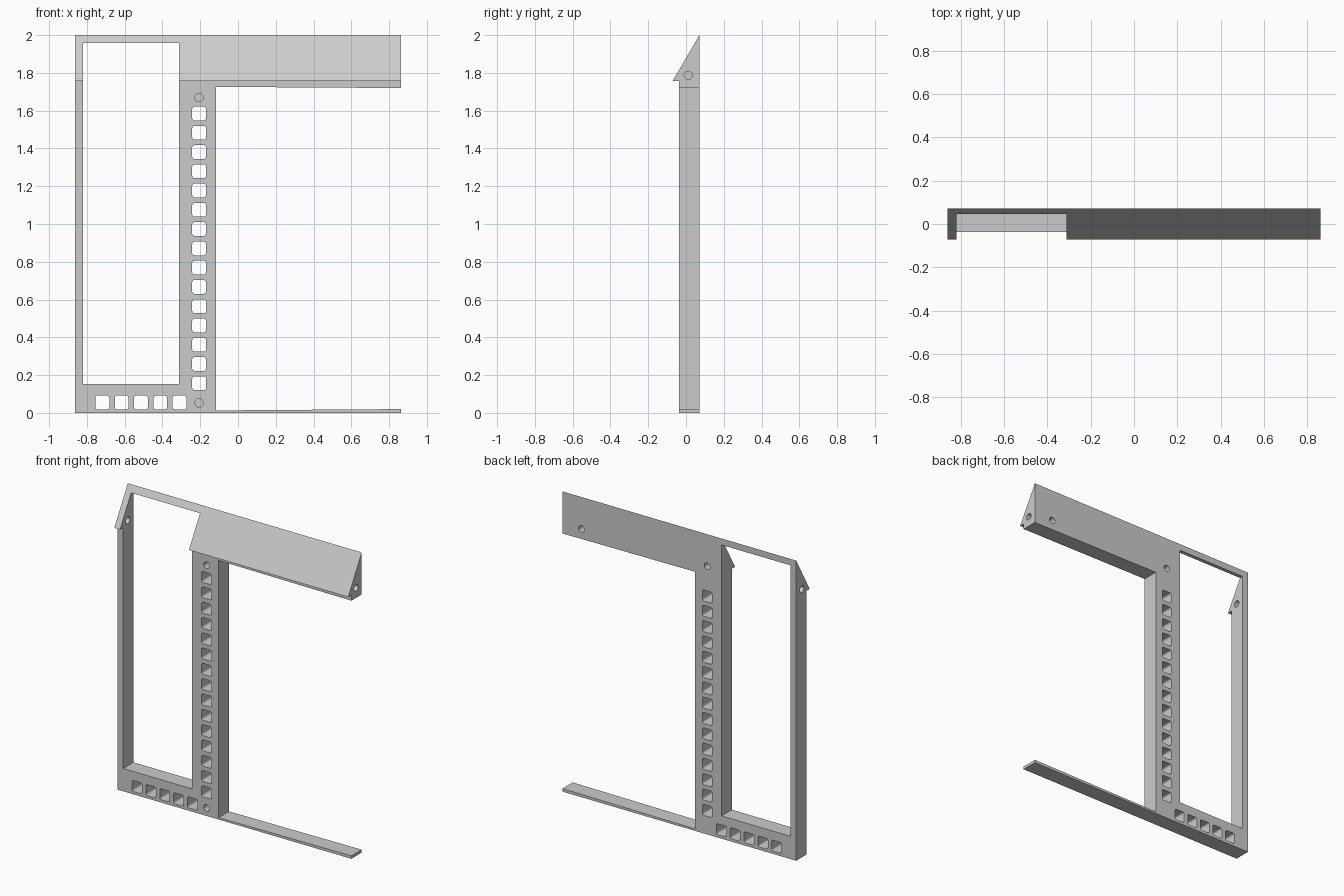
import bpy, bmesh, math
from mathutils import Vector

cube = bpy.data.objects.get("Cube")
if cube:
    bpy.data.objects.remove(cube, do_unlink=True)

grey = bpy.data.materials.new("light grey")
grey.use_nodes = True
colour = (0.6, 0.6, 0.6, 1)
grey.diffuse_color = colour
grey.node_tree.nodes["Principled BSDF"].inputs["Base Color"].default_value = colour

FRONT, BACK, END = -0.037, 0.071, 0.862


def add_prism(bm, points, direction):
    """Sweep a closed outline along a direction."""
    verts = [bm.verts.new(p) for p in points]
    face = bm.faces.new(verts)
    swept = bmesh.ops.extrude_face_region(bm, geom=[face])
    moved = [v for v in swept["geom"] if isinstance(v, bmesh.types.BMVert)]
    bmesh.ops.translate(bm, verts=moved, vec=direction)


def cut_y(bm, outline, y0=-0.2, y1=0.2):
    add_prism(bm, [(x, y0, z) for x, z in outline], Vector((0, y1 - y0, 0)))


def circle(a, b, radius=0.022, sides=24):
    steps = [2 * math.pi * i / sides for i in range(sides)]
    return [(a + radius * math.cos(t), b + radius * math.sin(t)) for t in steps]


def rounded_square(x, z, half=0.0365, r=0.012, steps=4):
    outline = []
    for corner, (sx, sz) in enumerate([(1, 1), (-1, 1), (-1, -1), (1, -1)]):
        for i in range(steps + 1):
            t = math.pi / 2 * (corner + i / steps)
            outline.append((x + sx * (half - r) + r * math.cos(t),
                            z + sz * (half - r) + r * math.sin(t)))
    return outline


def make_object(name, bm):
    bmesh.ops.recalc_face_normals(bm, faces=bm.faces)
    mesh = bpy.data.meshes.new(name)
    bm.to_mesh(mesh)
    bm.free()
    mesh.materials.append(grey)
    obj = bpy.data.objects.new(name, mesh)
    bpy.context.collection.objects.link(obj)
    return obj


def subtract(target, bm):
    cutter = make_object("cutter", bm)
    cutter.hide_render = True
    mod = target.modifiers.new("cut", "BOOLEAN")
    mod.operation, mod.solver, mod.object = "DIFFERENCE", "EXACT", cutter
    bpy.context.view_layer.objects.active = target
    bpy.ops.object.modifier_apply(modifier=mod.name)
    bpy.data.objects.remove(cutter, do_unlink=True)


# Upright section with a sloped, overhanging head
section = [(FRONT, 0), (BACK, 0), (BACK, 2), (-BACK, 1.757), (FRONT, 1.757)]
bm = bmesh.new()
add_prism(bm, [(-END, y, z) for y, z in section], Vector((2 * END, 0, 0)))
frame = make_object("bracket_frame", bm)

# Framed opening, and the open side between head beam and foot strip
bm = bmesh.new()
cut_y(bm, [(-0.82, 0.152), (-0.312, 0.152), (-0.312, 1.957), (-0.82, 1.957)])
cut_y(bm, [(-0.117, 0.013), (1, 0.021), (1, 1.719), (-0.117, 1.726)])
subtract(frame, bm)

# Rows of rounded square openings in the column and the lower rail
bm = bmesh.new()
for i in range(15):
    cut_y(bm, rounded_square(-0.206, 0.157 + 0.102 * i))
for i in range(5):
    cut_y(bm, rounded_square(-0.718 + 0.102 * i, 0.055))
subtract(frame, bm)

# Round blind holes in the front and back
bm = bmesh.new()
for z in (0.053, 1.67):
    cut_y(bm, circle(-0.206, z), -0.2, 0.03)
for x in (-0.206, 0.72):
    cut_y(bm, circle(x, 1.787), 0.01, 0.2)
subtract(frame, bm)

# Round holes along the length: through the thin post and into the beam end
bm = bmesh.new()
for x0, x1 in ((-1, -0.7), (0.75, 1)):
    add_prism(bm, [(x0, y, z) for y, z in circle(0.012, 1.787)],
              Vector((x1 - x0, 0, 0)))
subtract(frame, bm)

# Crisp edges with smooth hole walls
bpy.ops.object.select_all(action="DESELECT")
frame.select_set(True)
bpy.context.view_layer.objects.active = frame
bpy.ops.object.shade_smooth_by_angle(angle=math.radians(30))
